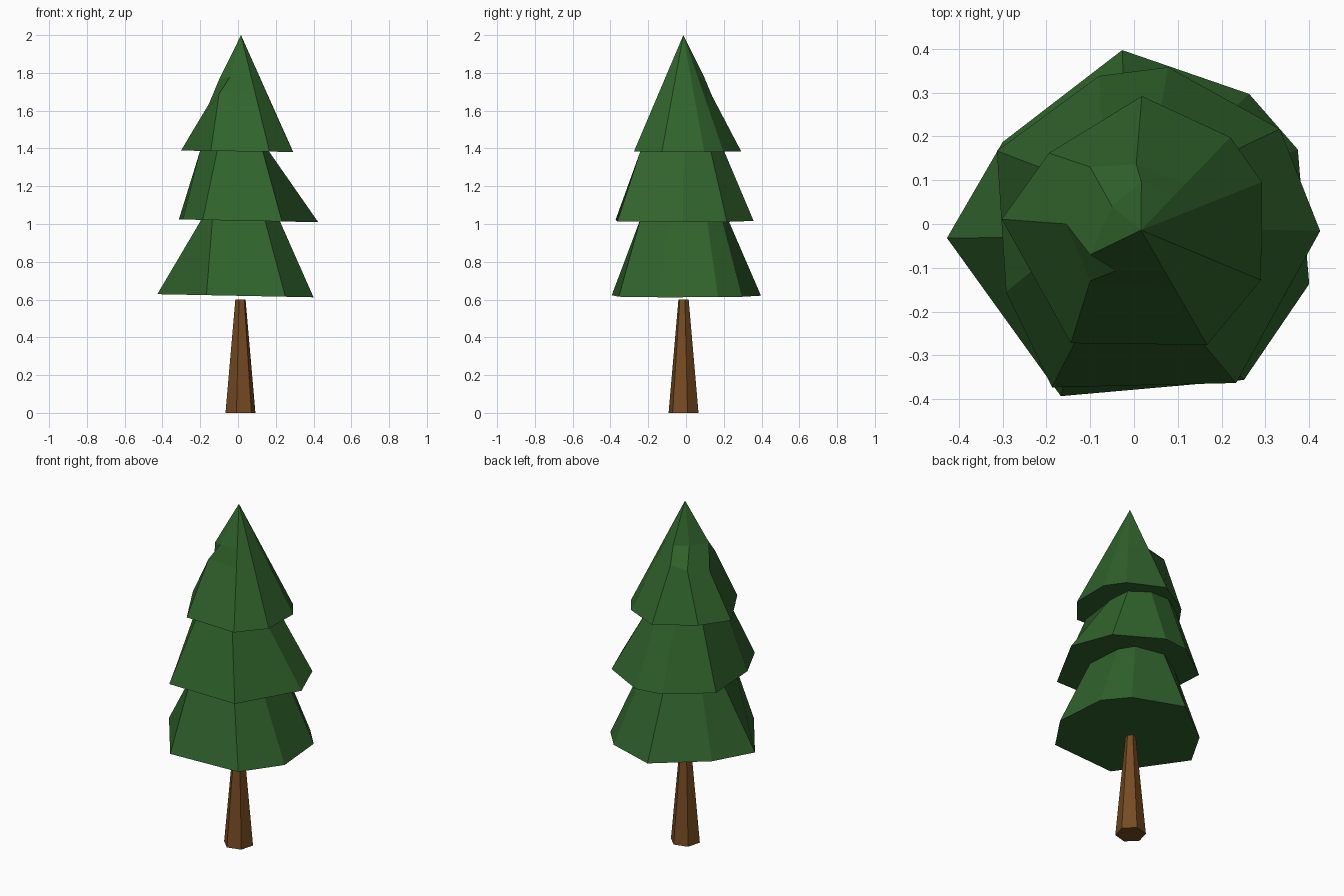
import bpy
from mathutils import Vector
from math import cos, sin, radians

if "Cube" in bpy.data.objects:
    bpy.data.objects.remove(bpy.data.objects["Cube"])


def material(name, rgb):
    m = bpy.data.materials.new(name)
    m.diffuse_color = (*rgb, 1)
    m.use_nodes = True
    m.node_tree.nodes["Principled BSDF"].inputs["Base Color"].default_value = m.diffuse_color
    return m


green = material("needles", (0.03, 0.125, 0.025))
brown = material("bark", (0.18, 0.07, 0.016))


def loft(name, rings, mat, tip=None):
    """Skin equal-sized rings from bottom to top, closing with a cap or a tip."""
    n = len(rings[0])
    verts = [p for ring in rings for p in ring]
    faces = [tuple(reversed(range(n)))]
    for k in range(len(rings) - 1):
        for i in range(n):
            j = (i + 1) % n
            faces.append((k * n + i, k * n + j, (k + 1) * n + j, (k + 1) * n + i))
    last = (len(rings) - 1) * n
    if tip:
        verts.append(tip)
        faces += [(last + i, last + (i + 1) % n, len(verts) - 1) for i in range(n)]
    else:
        faces.append(tuple(range(last, last + n)))
    me = bpy.data.meshes.new(name)
    me.from_pydata(verts, [], faces)
    me.materials.append(mat)
    ob = bpy.data.objects.new(name, me)
    bpy.context.collection.objects.link(ob)
    return ob


def level(points, z, slope=0.0):
    return [(x, y, z - slope * x) for x, y in reversed(points)]


# Trunk: tapered hexagon
def hexagon(r, z):
    return [(0.013 + r * cos(radians(15 + 60 * i)),
             -0.013 + r * sin(radians(15 + 60 * i)), z) for i in range(6)]


loft("trunk", [hexagon(0.082, 0), hexagon(0.028, 0.6)], brown)

# Lower branches: irregular octagonal skirt (outlines run clockwise from the back)
low_base = [(-.027, .397), (.263, .297), (.374, .17), (.40, -.137),
            (.251, -.356), (-.167, -.393), (-.427, -.032), (-.30, .187)]
low_top = [(-.02, .22), (.15, .19), (.20, .11), (.215, -.10),
           (.14, -.24), (-.135, -.24), (-.19, -.03), (-.18, .12)]
loft("lower_branches", [level(low_base, 0.62, 0.02), level(low_top, 1.03)], green)

# Middle branches
mid_base = [(.078, .358), (.333, .217), (.425, -.016), (.233, -.363),
            (-.187, -.373), (-.292, -.155), (-.313, .167), (-.08, .338)]
mid_top = [(.05, .20), (.15, .13), (.16, -.01), (.13, -.24),
           (-.11, -.22), (-.20, -.08), (-.19, .12), (-.07, .20)]
loft("middle_branches", [level(mid_base, 1.018, 0.02), level(mid_top, 1.39)], green)

# Top branches: pointed cone with a dented left side
tip = Vector((0.016, -0.014, 2.0))
top_base = [(.018, .292), (.22, .198), (.292, .096), (.29, -.128),
            (.167, -.276), (-.144, -.272), (-.302, .011), (-.194, .162)]
base = level(top_base, 1.385, 0.012)


def cone_ring(t, dents):
    ring = [Vector(p).lerp(tip, 1 - t) for p in base]
    for i, p in dents.items():
        ring[7 - i] = Vector(p)
    return ring


lower_ring = cone_ring(0.5, {0: (.005, .137, 1.68), 5: (-.10, -.13, 1.69),
                             6: (-.155, 0, 1.634), 7: (-.10, .13, 1.674)})
upper_ring = cone_ring(0.36, {6: (-.10, -.07, 1.765), 7: (-.05, .04, 1.77)})
loft("top_branches", [base, lower_ring, upper_ring], green, tip)
